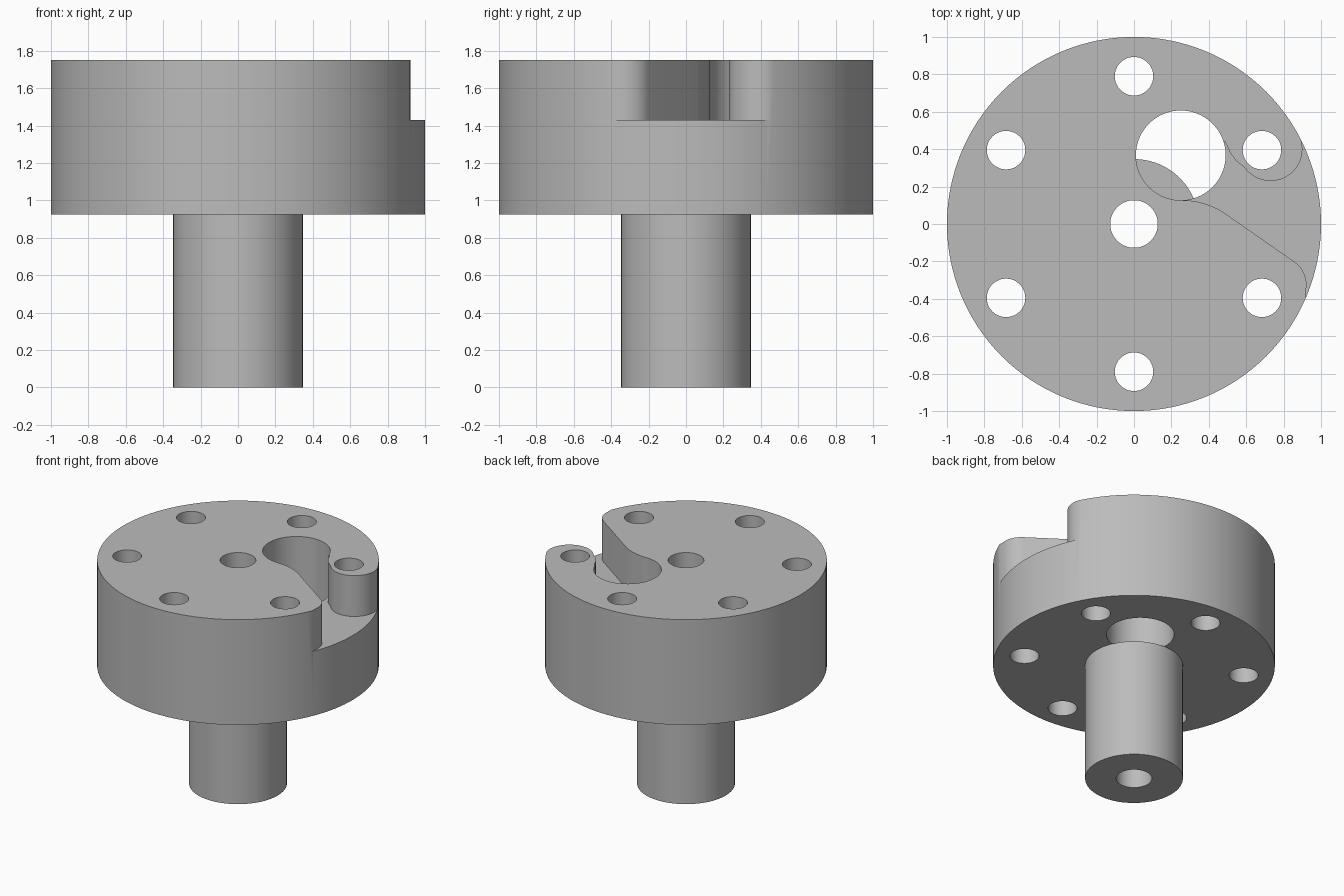
import bpy
import bmesh
from math import cos, sin, pi, radians

cube = bpy.data.objects.get("Cube")
if cube:
    bpy.data.objects.remove(cube, do_unlink=True)

HEAD_BOTTOM, FLOOR, TOP = 0.925, 1.43, 1.75

steel = bpy.data.materials.new("plain grey")
steel.use_nodes = True
GREY = (0.5, 0.5, 0.5, 1)
steel.diffuse_color = GREY
steel.node_tree.nodes["Principled BSDF"].inputs["Base Color"].default_value = GREY


def arc(cx, cy, r, start, end, n):
    """Points on an arc, angles in degrees."""
    angles = [radians(start + (end - start) * i / n) for i in range(n + 1)]
    return [(cx + r * cos(a), cy + r * sin(a)) for a in angles]


def circle(cx, cy, r, n=64):
    return arc(cx, cy, r, 0, 360, n)[:-1]


def prism(name, outlines, z0, z1):
    """Extrude closed outlines straight up from z0 to z1."""
    bm = bmesh.new()
    for outline in outlines:
        face = bm.faces.new([bm.verts.new((x, y, z0)) for x, y in outline])
        top = bmesh.ops.extrude_face_region(bm, geom=[face], use_keep_orig=True)["geom"]
        for v in top:
            if isinstance(v, bmesh.types.BMVert):
                v.co.z = z1
    bmesh.ops.recalc_face_normals(bm, faces=bm.faces)
    mesh = bpy.data.meshes.new(name)
    bm.to_mesh(mesh)
    bm.free()
    mesh.materials.append(steel)
    obj = bpy.data.objects.new(name, mesh)
    bpy.context.collection.objects.link(obj)
    return obj


def cut(obj, cutter):
    """Subtract the cutter, then discard it."""
    bpy.context.view_layer.objects.active = obj
    mod = obj.modifiers.new("cut", 'BOOLEAN')
    mod.operation = 'DIFFERENCE'
    mod.solver = 'EXACT'
    mod.object = cutter
    bpy.ops.object.modifier_apply(modifier=mod.name)
    bpy.data.objects.remove(cutter, do_unlink=True)


# Main bodies
head = prism("head", [circle(0, 0, 1, 128)], HEAD_BOTTOM, TOP)
shaft = prism("shaft", [circle(0, 0, 0.347, 96)], 0, HEAD_BOTTOM)

# Ring of bolt holes, centre bore and large off-centre hole
bolts = [circle(0.79 * cos(a), 0.79 * sin(a), 0.103, 48)
         for a in [pi / 6 + i * pi / 3 for i in range(6)]]
bore = circle(0, 0, 0.127)
cut(head, prism("bolt_hole_cutter", bolts + [bore], -0.5, 2))
cut(shaft, prism("bore_cutter", [bore], -0.5, 2))
cut(head, prism("large_hole_cutter", [circle(0.25, 0.367, 0.24, 80)], 0.5, 2))

# Curved channel from the large hole out through the rim
channel = [(0.25, 0.367)]
channel += arc(0.26, -0.273, 0.4, 90, 55.4, 10)
channel += arc(0.772, -0.325, 0.15, 55.4, -8, 12)
channel += [(0.92, -0.45), (1.2, -0.5), (1.2, 0.5), (0.88, 0.5)]
channel += arc(0.73, 0.4, 0.17, 10, -145, 28)
channel += [(0.545, 0.338), (0.512, 0.385), (0.488, 0.44)]
cut(head, prism("channel_cutter", [channel], FLOOR, 2))

# Smooth curved walls with crisp rims
for obj in (head, shaft):
    bpy.ops.object.select_all(action='DESELECT')
    obj.select_set(True)
    bpy.context.view_layer.objects.active = obj
    bpy.ops.object.shade_smooth_by_angle(angle=radians(30))
